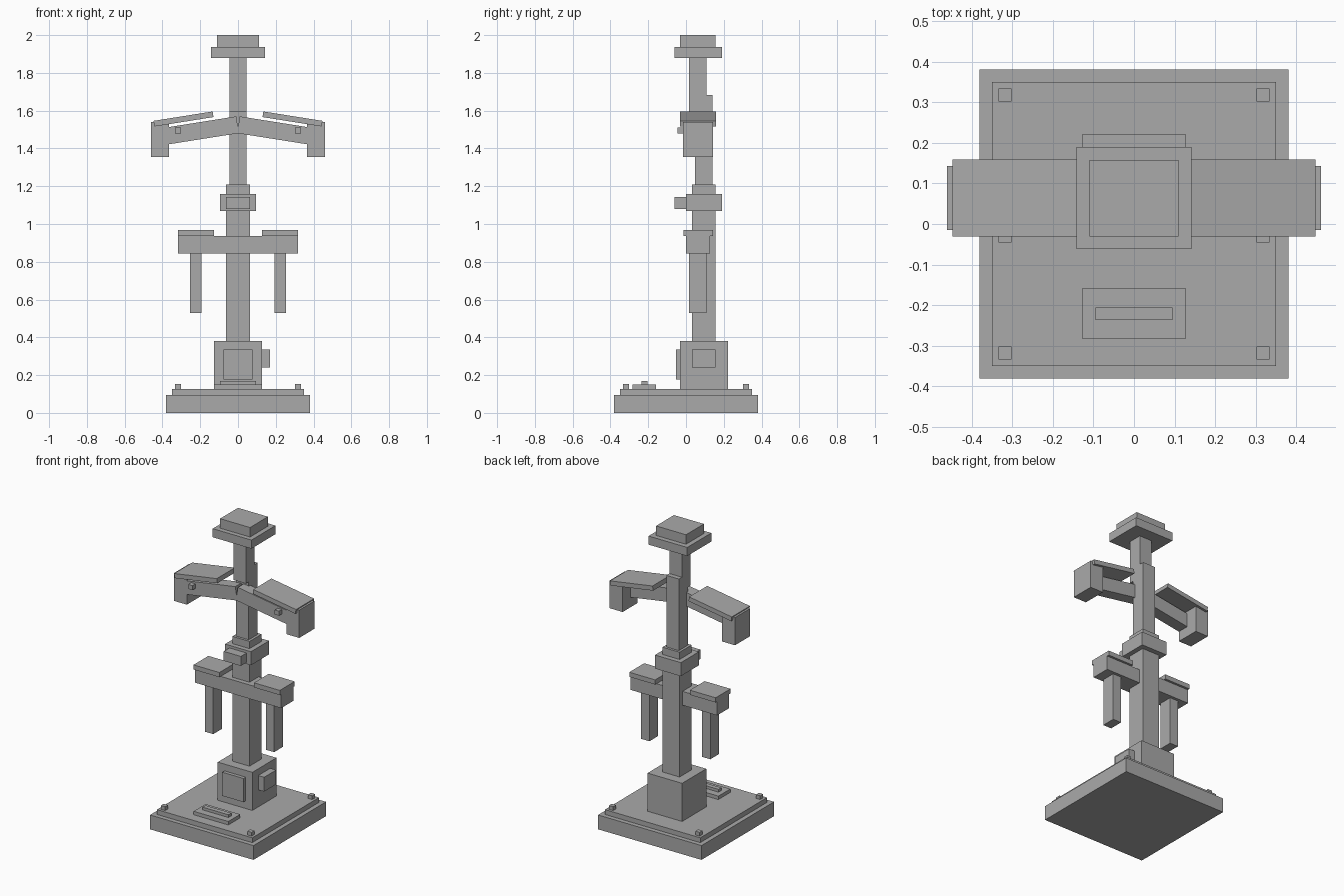
import bpy
import math

if "Cube" in bpy.data.objects:
    bpy.data.objects.remove(bpy.data.objects["Cube"], do_unlink=True)

GREY = (0.4, 0.4, 0.4, 1.0)
grey = bpy.data.materials.new("plain grey")
grey.use_nodes = True
grey.diffuse_color = GREY
grey.node_tree.nodes["Principled BSDF"].inputs["Base Color"].default_value = GREY


def box(name, x, y, z, tilt=0.0):
    """Box from (min, max) ranges, turned about its own centre around y."""
    ranges = (x, y, z)
    bpy.ops.mesh.primitive_cube_add(size=1, location=[(a + b) / 2 for a, b in ranges])
    ob = bpy.context.object
    ob.name = name
    ob.scale = [b - a for a, b in ranges]
    bpy.ops.object.transform_apply(location=False, rotation=False, scale=True)
    ob.rotation_euler.y = math.radians(tilt)
    ob.data.materials.append(grey)
    return ob


def mid(half):
    return (-half, half)


def pair(name, x, y, z, tilt=0.0):
    """The same box on the left (+x) and, mirrored, on the right."""
    box("left_" + name, x, y, z, tilt)
    box("right_" + name, (-x[1], -x[0]), y, z, -tilt)


# Stepped base with corner bolts and a raised plaque
box("base_slab", mid(0.38), mid(0.38), (0, 0.095))
box("base_plate", mid(0.35), mid(0.35), (0.095, 0.127))
pair("front_bolt", (0.302, 0.333), (-0.333, -0.302), (0.127, 0.152))
pair("back_bolt", (0.302, 0.333), (0.302, 0.333), (0.127, 0.152))
box("plaque", mid(0.127), (-0.283, -0.158), (0.127, 0.15))
box("plaque_bar", mid(0.095), (-0.236, -0.205), (0.15, 0.168))

# Pedestal with front panel and side box
box("pedestal", mid(0.127), (-0.031, 0.222), (0.127, 0.38))
box("pedestal_panel", mid(0.078), (-0.054, -0.031), (0.178, 0.335))
box("pedestal_side_box", (0.127, 0.17), (0.031, 0.157), (0.24, 0.335))

# Lower column and its cross beam with hanging posts
box("lower_column", mid(0.063), (0.031, 0.157), (0.38, 1.07))
box("cross_beam", mid(0.317), (0, 0.127), (0.845, 0.937))
pair("beam_pad", (0.127, 0.317), (-0.014, 0.142), (0.937, 0.968))
pair("hanging_post", (0.193, 0.254), (0.016, 0.108), (0.53, 0.845))

# Collar between the columns
box("collar", mid(0.095), (0, 0.19), (1.07, 1.16))
box("collar_top", mid(0.063), (0.031, 0.157), (1.16, 1.208))
box("collar_front_box", mid(0.063), (-0.06, 0), (1.08, 1.143))

# Upper column in two offset lengths
box("middle_post", mid(0.046), (0.047, 0.141), (1.208, 1.683))
box("top_post", mid(0.046), (0.016, 0.109), (1.593, 1.88))

# Sloping arms with end blocks, knobs and roof plates
pair("arm", (0.0, 0.4), (-0.015, 0.063), (1.449, 1.539), 9)
pair("arm_end_block", (0.365, 0.46), (-0.015, 0.143), (1.355, 1.539))
pair("arm_knob", (0.302, 0.333), (-0.046, -0.015), (1.48, 1.51))
pair("arm_roof", (0.13, 0.447), (-0.031, 0.159), (1.541, 1.571), 9)

# Stepped cap
box("cap_plate", mid(0.142), (-0.062, 0.19), (1.88, 1.937))
box("cap_top", mid(0.11), (-0.031, 0.157), (1.937, 2.0))
